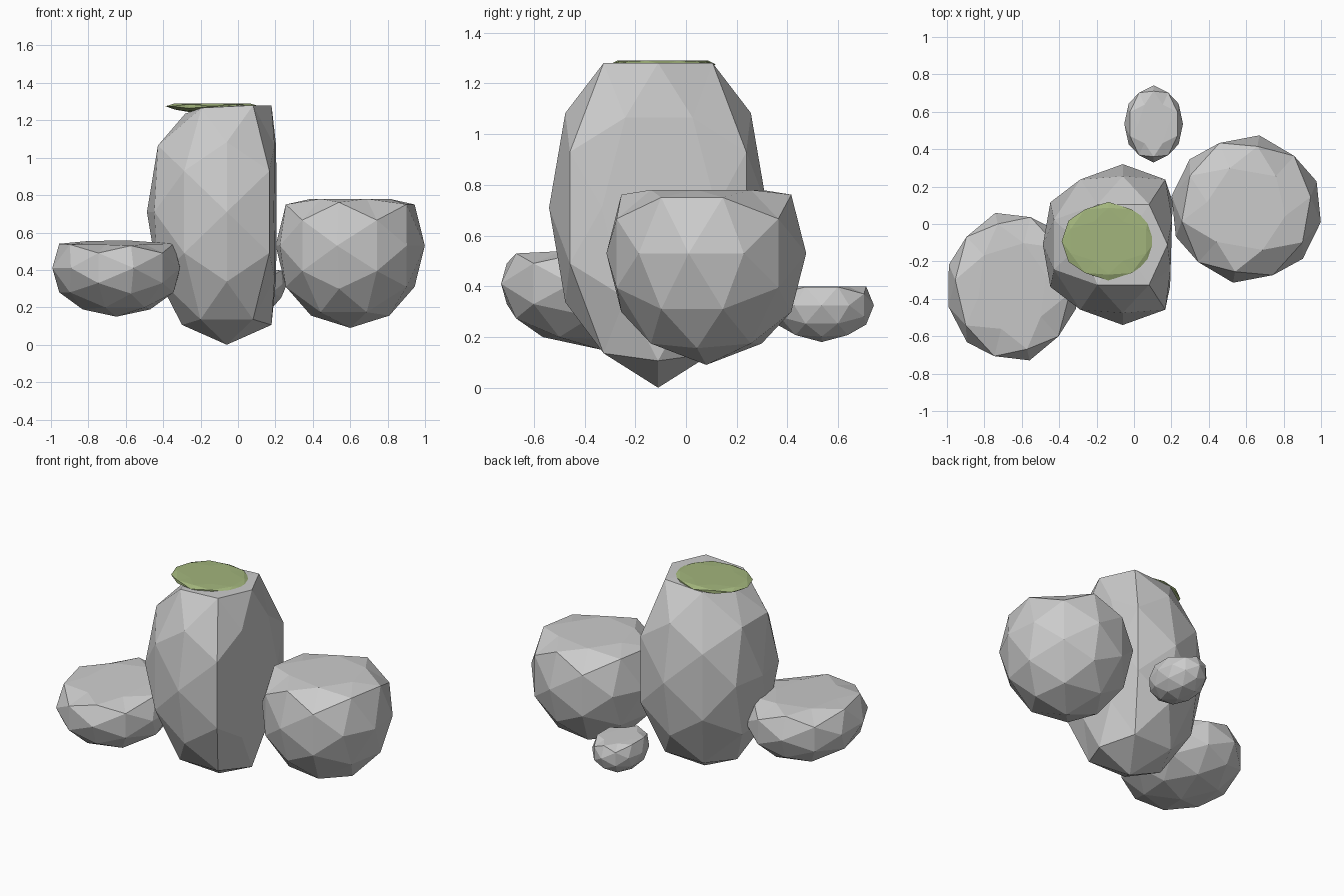
import bpy
import bmesh
from math import radians
from mathutils import Matrix, Vector

if "Cube" in bpy.data.objects:
    bpy.data.objects.remove(bpy.data.objects["Cube"])


def stone(name, center, radii, spin=0.0, cuts=(), material=None):
    """Faceted ellipsoid; each cut (normal, point) flattens what lies beyond it."""
    bm = bmesh.new()
    bmesh.ops.create_icosphere(bm, subdivisions=2, radius=1.0)
    # Turn the sphere so an edge midpoint sits at each pole, then spin it
    turn = Matrix.Rotation(radians(spin), 4, 'Z') @ Matrix.Rotation(radians(-31.717), 4, 'Y')
    bm.transform(Matrix.Translation(center) @ Matrix.Diagonal((*radii, 1.0)) @ turn)
    for normal, point in cuts:
        n = Vector(normal).normalized()
        for v in bm.verts:
            over = (v.co - Vector(point)).dot(n)
            if over > 0:
                v.co -= n * over
    bmesh.ops.recalc_face_normals(bm, faces=bm.faces)
    mesh = bpy.data.meshes.new(name)
    bm.to_mesh(mesh)
    bm.free()
    obj = bpy.data.objects.new(name, mesh)
    bpy.context.collection.objects.link(obj)
    if material:
        mesh.materials.append(material)
    return obj


moss = bpy.data.materials.new("moss_green")
moss.diffuse_color = (0.36, 0.46, 0.20, 1.0)
moss.use_nodes = True
moss.node_tree.nodes["Principled BSDF"].inputs["Base Color"].default_value = moss.diffuse_color

# Tall middle stone: flat top, flat right side, bevelled upper left
stone("tall_stone", (-0.06, -0.11, 0.71), (0.455, 0.43, 0.71),
      cuts=[((0, 0, 1), (0, 0, 1.28)),
            ((1, -0.03, 0), (0.2, -0.1, 0.7)),
            ((-1, 0, 0), (-0.487, 0, 0)),
            ((-0.34, 0, 0.94), (-0.31, 0, 1.225))])

# Low left stone, top tipped slightly forward
stone("left_stone", (-0.65, -0.335, 0.41), (0.355, 0.408, 0.26), spin=15,
      cuts=[((0, -0.05, 1), (-0.65, -0.3, 0.548))])

# Right stone
stone("right_stone", (0.60, 0.08, 0.53), (0.405, 0.40, 0.44), spin=-10,
      cuts=[((0, 0, 1), (0, 0, 0.78))])

# Small stone behind
stone("small_stone", (0.105, 0.535, 0.325), (0.157, 0.206, 0.145),
      cuts=[((0, 0, 1), (0, 0, 0.4))])

# Moss patch on the tall stone
stone("moss_cap", (-0.137, -0.092, 1.275), (0.25, 0.21, 0.035),
      cuts=[((0, 0, 1), (0, 0, 1.29))], material=moss)
